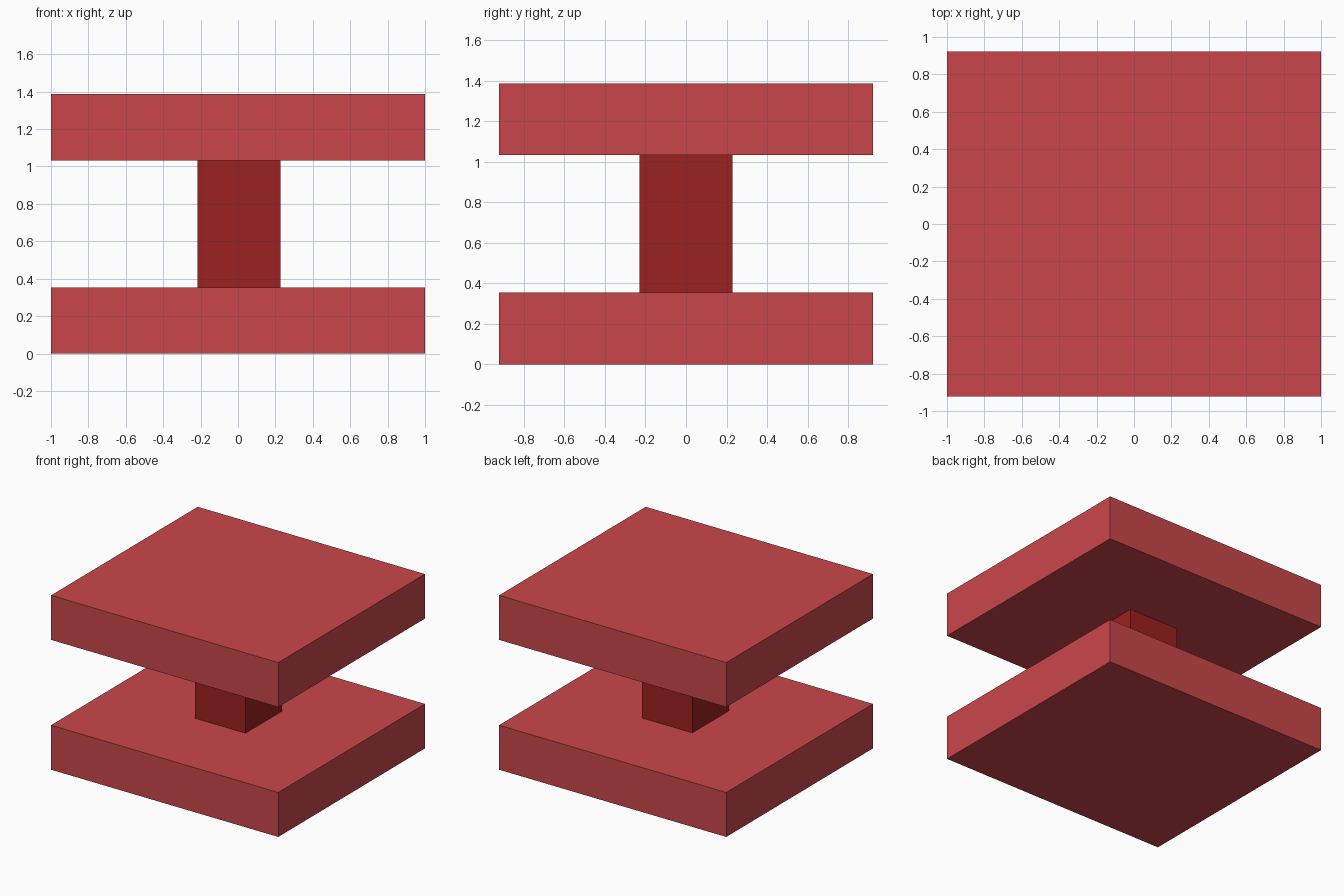
import bpy

cube = bpy.data.objects.get("Cube")
if cube:
    bpy.data.objects.remove(cube, do_unlink=True)


def make_material(name, rgb):
    mat = bpy.data.materials.new(name)
    mat.use_nodes = True
    color = (*rgb, 1.0)
    mat.diffuse_color = color
    mat.node_tree.nodes["Principled BSDF"].inputs["Base Color"].default_value = color
    return mat


def box(name, center, size, mat):
    bpy.ops.mesh.primitive_cube_add(size=1, location=center)
    obj = bpy.context.object
    obj.name = name
    obj.scale = size
    bpy.ops.object.transform_apply(location=False, rotation=False, scale=True)
    obj.data.materials.append(mat)
    return obj


light_red = make_material("light red", (0.59, 0.062, 0.07))
dark_red = make_material("dark red", (0.33, 0.015, 0.015))

HEIGHT = 1.387
SLAB = 0.354

# Matching slabs at the bottom and top
for name, z in (("bottom_slab", SLAB / 2), ("top_slab", HEIGHT - SLAB / 2)):
    box(name, (0, 0, z), (2, 1.844, SLAB), light_red)

# Square pillar between the slabs, very slightly off centre
box("pillar", (0.005, 0, HEIGHT / 2), (0.444, 0.46, HEIGHT - 2 * SLAB), dark_red)
